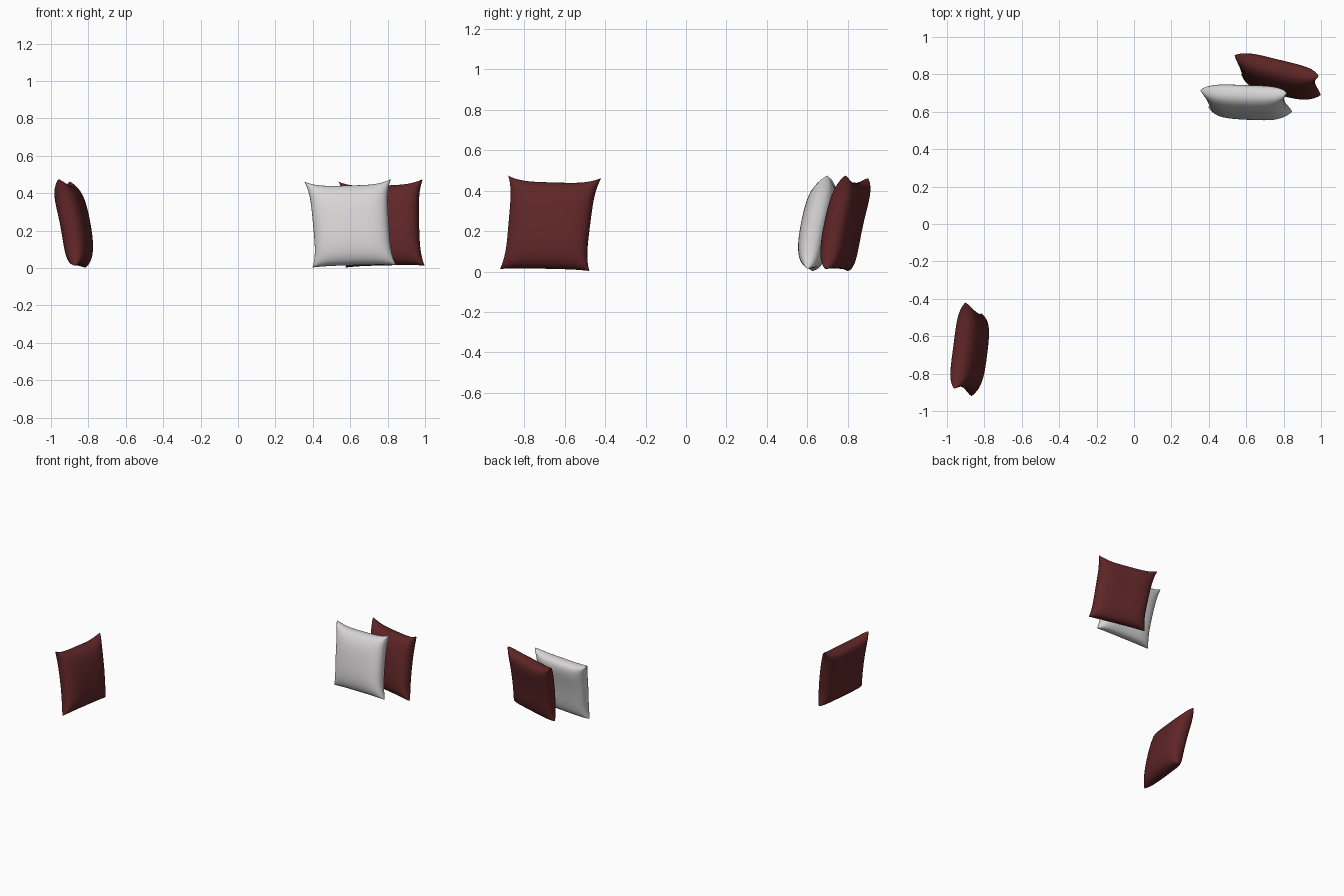
import bpy, bmesh, math
from mathutils import Vector

if "Cube" in bpy.data.objects:
    bpy.data.objects.remove(bpy.data.objects["Cube"])

N = 36            # grid steps across a cushion
HALF = 0.07       # half thickness
BOW = 0.018       # gentle bend towards the upper face


def material(name, rgb):
    m = bpy.data.materials.new(name)
    m.diffuse_color = (*rgb, 1)
    m.use_nodes = True
    m.node_tree.nodes["Principled BSDF"].inputs["Base Color"].default_value = m.diffuse_color
    return m


red = material("dark red fabric", (0.115, 0.019, 0.02))
white = material("off white fabric", (0.68, 0.665, 0.665))


def cushion(name, bl, br, tr, tl, mat):
    """Puffed square cushion from its four seam corners, seen from its front."""
    bl, br, tr, tl = map(Vector, (bl, br, tr, tl))
    right = (br - bl + tr - tl).normalized()
    up = (tl - bl + tr - br).normalized()
    front = right.cross(up).normalized()
    bm = bmesh.new()

    def point(i, j, side):
        # Finer spacing near the seam
        u = math.sin(math.pi / 2 * (2 * i / N - 1))
        v = math.sin(math.pi / 2 * (2 * j / N - 1))
        a, b = (u + 1) / 2, (v + 1) / 2
        p = bl.lerp(br, a).lerp(tl.lerp(tr, a), b)
        # Seams drawn inwards between the corners
        p -= right * u * 0.025 * (1 - v ** 4)
        p -= up * v * (0.03 if v > 0 else 0.008) * (1 - u ** 4)
        # Plump faces
        puff = max(0, (1 - u ** 4) * (1 - v ** 4)) ** 0.4
        p += front * (side * HALF * puff + BOW * (1 - u * u * 0.4) * (1 - v * v))
        p.z = max(p.z, 0)
        return bm.verts.new(p)

    for side in (1, -1):
        g = [[point(i, j, side) for j in range(N + 1)] for i in range(N + 1)]
        for i in range(N):
            for j in range(N):
                q = [g[i][j], g[i + 1][j], g[i + 1][j + 1], g[i][j + 1]]
                bm.faces.new(q if side > 0 else q[::-1])
    # Join both faces along the seam
    bmesh.ops.remove_doubles(bm, verts=bm.verts, dist=0.00005)
    bmesh.ops.recalc_face_normals(bm, faces=bm.faces)
    for f in bm.faces:
        f.smooth = True
    me = bpy.data.meshes.new(name)
    bm.to_mesh(me)
    bm.free()
    me.materials.append(mat)
    ob = bpy.data.objects.new(name, me)
    bpy.context.collection.objects.link(ob)


# Overlapping pair on the right
cushion("white_cushion", (0.398, 0.625, 0.003), (0.845, 0.602, 0.015),
        (0.817, 0.70, 0.475), (0.355, 0.715, 0.462), white)
cushion("red_back_cushion", (0.575, 0.80, 0.003), (0.998, 0.69, 0.013),
        (0.987, 0.79, 0.475), (0.538, 0.90, 0.462), red)
# Single cushion on the left, facing the right side
cushion("red_left_cushion", (-0.87, -0.92, 0.013), (-0.815, -0.478, 0.003),
        (-0.90, -0.42, 0.462), (-0.96, -0.88, 0.475), red)
